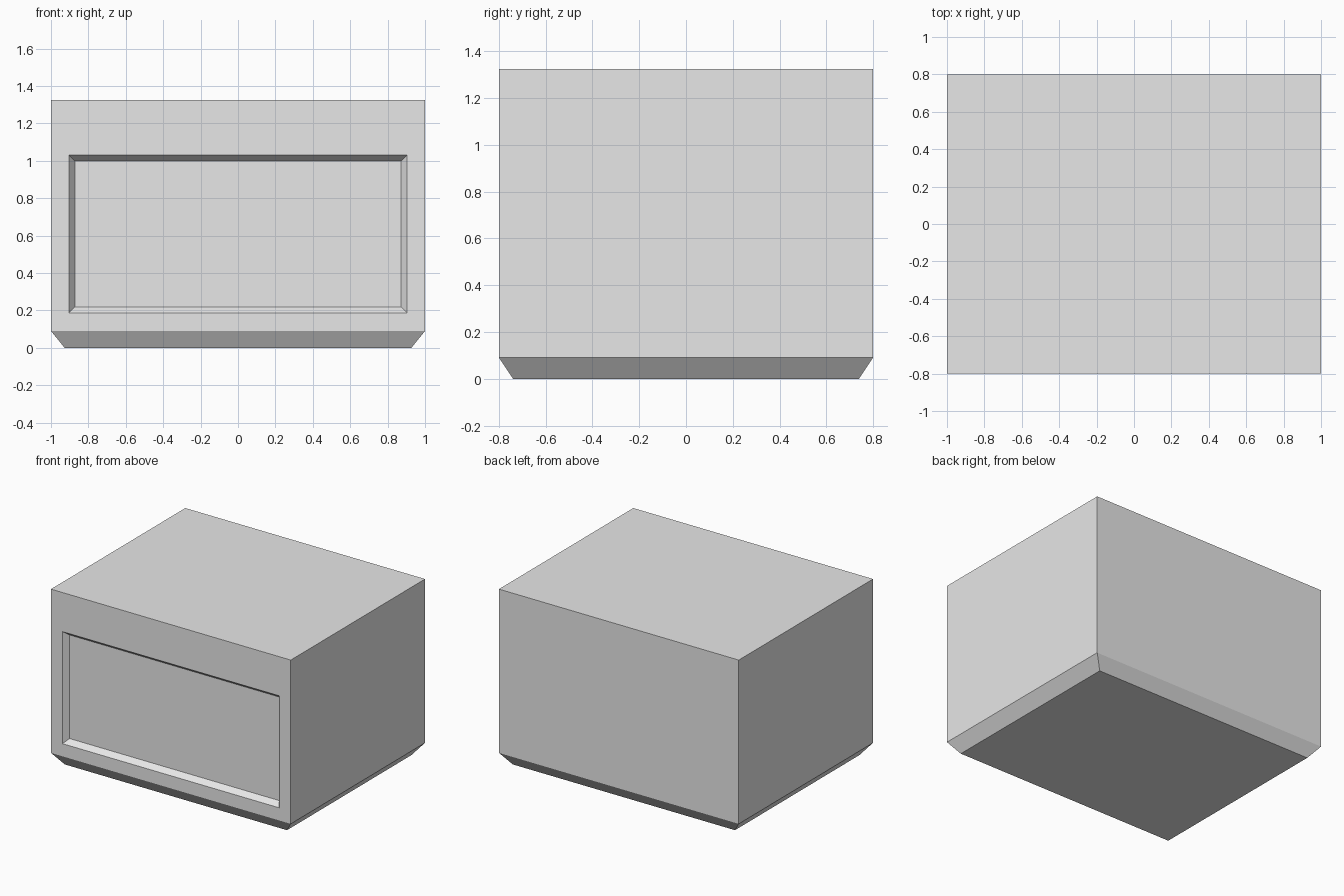
import bpy
import bmesh
from mathutils import Vector

WIDTH, DEPTH, HEIGHT = 2.0, 1.6, 1.325
BASE_HEIGHT = 0.09      # height of the sloping foot
FOOT_INSET = 0.073 / 1  # how far the foot tapers in
FOOT_INSET_Y = 0.06

# Remove the default cube
cube = bpy.data.objects.get("Cube")
if cube:
    bpy.data.objects.remove(cube, do_unlink=True)

# Material
grey = bpy.data.materials.new("light grey")
grey.use_nodes = True
colour = (0.8, 0.8, 0.8, 1.0)
grey.diffuse_color = colour
for node in grey.node_tree.nodes:
    if node.type == 'BSDF_PRINCIPLED':
        node.inputs["Base Color"].default_value = colour


def face_towards(bm, direction):
    """The face whose normal points most nearly along a direction."""
    bm.normal_update()
    return max(bm.faces, key=lambda f: f.normal.dot(Vector(direction)))


bm = bmesh.new()

# Main box, above the foot
bmesh.ops.create_cube(bm, size=1)
box_height = HEIGHT - BASE_HEIGHT
bmesh.ops.scale(bm, vec=(WIDTH, DEPTH, box_height), verts=bm.verts)
bmesh.ops.translate(bm, vec=(0, 0, BASE_HEIGHT + box_height / 2), verts=bm.verts)

# Tapered foot, drawn down from the underside
bottom = face_towards(bm, (0, 0, -1))
bottom = bmesh.ops.extrude_discrete_faces(bm, faces=[bottom])["faces"][0]
for v in bottom.verts:
    v.co.z = 0
    v.co.x *= 1 - 2 * FOOT_INSET / WIDTH
    v.co.y *= 1 - 2 * FOOT_INSET_Y / DEPTH

# Front panel outline, with a taller margin above
front = face_towards(bm, (0, -1, 0))
bmesh.ops.inset_individual(bm, faces=[front], thickness=0.135)
for v in front.verts:
    if v.co.z > HEIGHT / 2:
        v.co.z = 1.03

# Sunken panel with sloping sides
bm.normal_update()
bmesh.ops.inset_individual(bm, faces=[front], thickness=0.045)
for v in front.verts:
    v.co.y += 0.04

bmesh.ops.recalc_face_normals(bm, faces=bm.faces)
mesh = bpy.data.meshes.new("box_body")
bm.to_mesh(mesh)
bm.free()
mesh.materials.append(grey)
body = bpy.data.objects.new("box_body", mesh)
bpy.context.collection.objects.link(body)
